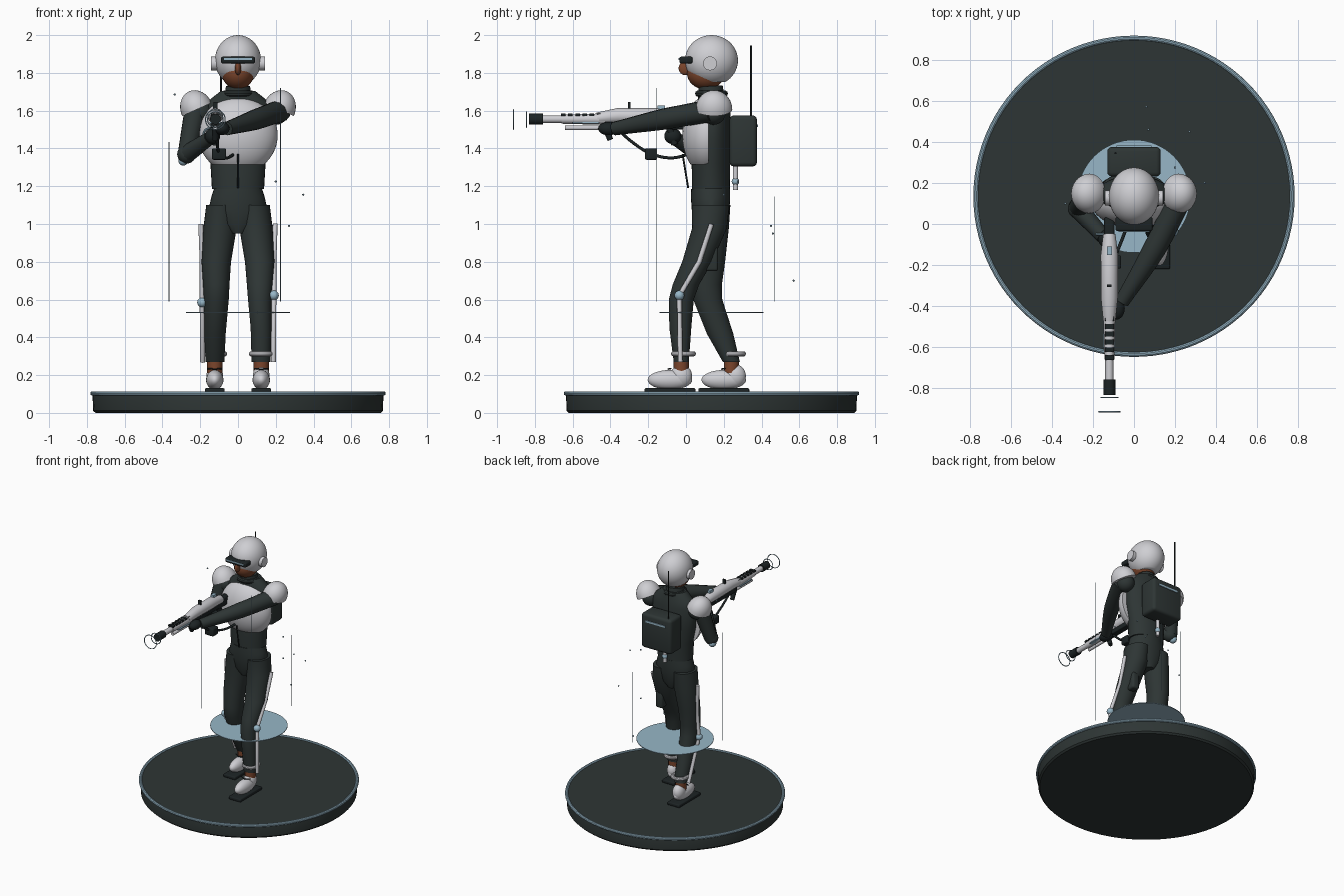
import bpy, bmesh, math
from mathutils import Matrix, Vector

if "Cube" in bpy.data.objects:
    bpy.data.objects.remove(bpy.data.objects["Cube"])


def material(name, *rgb):
    m = bpy.data.materials.new(name)
    m.use_nodes = True
    m.diffuse_color = (*rgb, 1)
    m.node_tree.nodes["Principled BSDF"].inputs["Base Color"].default_value = (*rgb, 1)
    return m


WHITE = material("armour white", .62, .62, .65)
DARK = material("dark suit", .027, .036, .035)
BLACK = material("near black", .012, .017, .018)
BLUE = material("pale blue", .31, .47, .57)
SKIN = material("brown skin", .2, .06, .025)
made = []


def finish(bm, name, mat):
    me = bpy.data.meshes.new(name)
    bmesh.ops.recalc_face_normals(bm, faces=bm.faces[:])
    bm.to_mesh(me)
    bm.free()
    ob = bpy.data.objects.new(name, me)
    me.materials.append(mat)
    bpy.context.collection.objects.link(ob)
    made.append(ob)
    return ob


def ball(name, mat, c, r, cuts=(), tilt=0, seg=32):
    """Ellipsoid; cuts are (offset, outward normal) planes that flatten it."""
    bm = bmesh.new()
    bmesh.ops.create_uvsphere(bm, u_segments=seg, v_segments=seg // 2, radius=1)
    bmesh.ops.scale(bm, vec=r, verts=bm.verts)
    for co, no in cuts:
        res = bmesh.ops.bisect_plane(bm, geom=bm.verts[:] + bm.edges[:] + bm.faces[:],
                                     plane_co=co, plane_no=no, clear_outer=True)
        edges = [e for e in res["geom_cut"] if isinstance(e, bmesh.types.BMEdge)]
        bmesh.ops.holes_fill(bm, edges=edges, sides=0)
    bm.transform(Matrix.Translation(c) @ Matrix.Rotation(tilt, 4, 'Y'))
    return finish(bm, name, mat)


def box(name, mat, c, size, bevel=0.0):
    bm = bmesh.new()
    bmesh.ops.create_cube(bm, size=1)
    bmesh.ops.scale(bm, vec=size, verts=bm.verts)
    if bevel:
        bmesh.ops.bevel(bm, geom=bm.edges[:], offset=bevel, segments=3, profile=.5, affect='EDGES')
    bm.transform(Matrix.Translation(c))
    return finish(bm, name, mat)


def loft(name, mat, rings, seg=32):
    """Stacked horizontal ellipses (x, y, z, rx, ry)."""
    bm = bmesh.new()
    loops = []
    for x, y, z, rx, ry in rings:
        loops.append([bm.verts.new((x + rx * math.cos(a), y + ry * math.sin(a), z))
                      for a in (math.tau * i / seg for i in range(seg))])
    for lo, hi in zip(loops, loops[1:]):
        for i in range(seg):
            j = (i + 1) % seg
            bm.faces.new((lo[i], lo[j], hi[j], hi[i]))
    bm.faces.new(loops[0])
    bm.faces.new(loops[-1])
    return finish(bm, name, mat)


def tube(name, mat, pts, r, smooth=False, res=4):
    """Round tube along points; r is one radius or one per point."""
    radii = r if isinstance(r, (list, tuple)) else [r] * len(pts)
    cu = bpy.data.curves.new(name, 'CURVE')
    cu.dimensions, cu.bevel_depth, cu.bevel_resolution = '3D', 1, res
    cu.use_fill_caps = True
    cu.resolution_u = 8
    sp = cu.splines.new('BEZIER')
    sp.bezier_points.add(len(pts) - 1)
    for p, co, rad in zip(sp.bezier_points, pts, radii):
        p.co, p.radius = co, rad
        p.handle_left_type = p.handle_right_type = 'AUTO' if smooth else 'VECTOR'
    tmp = bpy.data.objects.new(name, cu)
    bpy.context.collection.objects.link(tmp)
    bm = bmesh.new()
    bm.from_mesh(tmp.evaluated_get(bpy.context.evaluated_depsgraph_get()).to_mesh())
    bpy.data.objects.remove(tmp)
    return finish(bm, name, mat)


def ring(name, mat, c, major, minor, upright=False, seg=48):
    bpy.ops.mesh.primitive_torus_add(major_segments=seg, minor_segments=10, location=c,
                                     major_radius=major, minor_radius=minor,
                                     rotation=(math.pi / 2 if upright else 0, 0, 0))
    ob = bpy.context.object
    ob.name = name
    ob.data.materials.append(mat)
    made.append(ob)


# Display base and floating disc
MID = .135
loft("base", DARK, [(0, MID, z, r, r) for z, r in
                    ((0, .755), (.012, .767), (.09, .77), (.107, .765))], 96)
ring("base_rim", BLUE, (0, MID, .103), .77, .012, seg=96)
loft("floating_disc", BLUE, [(0, MID, z, .275, .275) for z in (.528, .533)], 64)

# Legs: path rows are y, z, half width, half depth
LEFT = ((.13, 1.1, .08, .1), (.125, .98, .088, .092), (.06, .8, .078, .08), (0, .68, .068, .07),
        (-.025, .6, .062, .066), (-.03, .45, .055, .058), (-.025, .27, .05, .04))
RIGHT = ((.135, 1.1, .08, .1), (.135, .98, .088, .092), (.125, .8, .078, .082), (.11, .68, .07, .08),
         (.115, .6, .066, .077), (.18, .42, .057, .07), (.24, .27, .05, .045))
for side, s, path, foot, knee in (("left", 1, LEFT, -.085, .622), ("right", -1, RIGHT, .2, .585)):
    loft(side + "_leg", DARK, [(s * (.088 if z > 1 else .095 if z > .9 else .115 if z > .5 else .122),
                                y, z, rx, ry) for y, z, rx, ry in path])
    X = s * .123
    ankle = path[-1][0]
    tube(side + "_ankle", SKIN, [(X, ankle, .21), (X, ankle, .275)], .04)
    ball(side + "_boot", WHITE, (X, foot, .175), (.046, .118, .052), [((0, 0, -.046), (0, 0, -1))])
    ball(side + "_boot_heel", WHITE, (X, foot + .06, .195), (.044, .057, .062))
    tube(side + "_boot_lace", BLACK, [(X - .04, foot + .005, .235), (X, foot - .01, .232),
                                      (X + .04, foot + .005, .235)], .004, True)
    box(side + "_sole", BLACK, (X, foot, .118), (.105, .27, .026), .008)
    ring(side + "_ankle_ring", WHITE, (X, ankle + .012, .313), .052, .014)
    ky = -.035 if s > 0 else .11
    tube(side + "_leg_brace", WHITE, [(s * .197, .135, 1), (s * .19, path[2][0] + .01, .8),
                                      (s * .19, ky, knee), (s * .187, ankle - .005, .27)], .013)
    ball(side + "_knee_joint", BLUE, (s * .19, ky, knee), (.026, .026, .026))
box("thigh_pouch", DARK, (.12, .135, .815), (.06, .07, .13), .015)

# Torso and chest armour
loft("hips", DARK, [(0, .13, z, rx, ry) for z, rx, ry in
                    ((.95, .04, .07), (1.0, .12, .088), (1.08, .155, .1),
                     (1.14, .142, .104), (1.185, .128, .103))])
loft("torso", DARK, [(0, y, z, rx, ry) for y, z, rx, ry in
                     ((.132, 1.185, .138, .1), (.132, 1.32, .146, .102), (.14, 1.45, .175, .1),
                      (.145, 1.6, .18, .09), (.145, 1.65, .16, .08), (.14, 1.705, .09, .07))])
ball("chest_armour", WHITE, (0, .11, 1.47), (.21, .13, .205),
     [((0, 0, -.155), (0, 0, -1)), ((0, .01, 0), (0, 1, 0))], seg=48)
tube("neck", DARK, [(0, .135, 1.65), (0, .13, 1.73)], [.072, .064])
ring("collar", DARK, (0, .135, 1.69), .07, .017)
tube("belt_cable", BLACK, [(0, .012, 1.19), (0, -.018, 1.37)], .005)

# Head, helmet and visor
ball("face", SKIN, (0, .105, 1.8), (.085, .1, .088))
ball("nose", SKIN, (0, -.004, 1.825), (.016, .035, .037))
ball("helmet", WHITE, (0, .135, 1.866), (.122, .14, .134), [((0, 0, -.113), (0, 0, -1))], seg=48)
box("visor", BLACK, (0, .0, 1.868), (.18, .07, .036), .01)
box("visor_strip", BLUE, (0, -.036, 1.873), (.15, .006, .009))
for s in (-1, 1):
    tube("ear_disc", WHITE, [(s * .1, .127, 1.85), (s * .142, .127, 1.85)], .037, res=8)
    ball("shoulder_pad", WHITE, (s * .217, .148, 1.607), (.086, .097, .104),
         [((0, 0, 0), (0, 0, -1))], tilt=s * .42)
    ball("shoulder_joint", DARK, (s * .2, .145, 1.59), (.065, .065, .065))

# Backpack
box("backpack", DARK, (0, .303, 1.44), (.26, .145, .27), .022)
box("backpack_strip", BLUE, (0, .377, 1.52), (.17, .008, .014))
tube("antenna", BLACK, [(-.09, .345, 1.56), (-.09, .345, 1.945)], .005)
tube("pack_hose", WHITE, [(0, .262, 1.18), (0, .262, 1.32)], .014)
ball("pack_hose_joint", BLUE, (0, .262, 1.225), (.02, .02, .02))

# Arms
tube("left_arm", DARK, [(.225, .13, 1.6), (.1, -.12, 1.555), (-.06, -.38, 1.505)],
     [.06, .056, .036], True)
ball("left_glove", BLACK, (-.085, -.41, 1.505), (.04, .055, .035))
tube("right_upper_arm", DARK, [(-.225, .135, 1.6), (-.272, .08, 1.37)], [.06, .048])
ball("right_elbow", DARK, (-.272, .075, 1.37), (.05, .05, .05))
tube("right_forearm", DARK, [(-.272, .075, 1.37), (-.15, -.06, 1.455)], [.048, .036])
ball("right_elbow_pad", BLUE, (-.29, .085, 1.335), (.026, .03, .026))
ball("right_glove", BLACK, (-.135, -.07, 1.465), (.04, .045, .042))
ring("right_wrist_ring", BLUE, (-.15, -.05, 1.475), .032, .006, True, 24)

# Rifle, running along y
GX, GZ = -.12, 1.555


def along(name, mat, y0, y1, r, dz=0.0):
    tube(name, mat, [(GX, y0, GZ + dz), (GX, y1, GZ + dz)], r)


along("rifle_barrel", WHITE, -.78, -.4, .02)
along("rifle_muzzle", BLACK, -.832, -.757, .029)
along("rifle_under_barrel", WHITE, -.64, -.42, .012, -.046)
along("rifle_handguard", WHITE, -.66, -.43, [.024, .03])
tube("rifle_body", WHITE, [(GX, -.47, 1.56), (GX, -.36, 1.573), (GX, -.15, 1.572), (GX, -.05, 1.56)],
     [.03, .041, .042, .03])
box("rifle_lower", BLACK, (GX, -.25, 1.525), (.05, .36, .035), .006)
box("rifle_stock", BLACK, (GX, -.03, 1.535), (.05, .13, .07), .012)
for i in range(6):
    box("rifle_vent", BLACK, (GX, -.65 + i * .038, 1.578), (.044, .024, .014))
box("rifle_side_strip", BLUE, (GX, -.53, 1.535), (.062, .14, .008))
box("rifle_sight", BLACK, (GX, -.3, 1.625), (.022, .012, .04))
box("rifle_rear_sight", BLUE, (GX, -.13, 1.618), (.025, .04, .02))
tube("rifle_front_grip", BLACK, [(GX, -.43, 1.52), (GX, -.4, 1.445)], [.02, .015])
tube("rifle_rear_grip", BLACK, [(GX, -.09, 1.53), (GX, -.06, 1.42)], [.022, .018])
box("power_cell", BLACK, (-.1, -.185, 1.37), (.075, .065, .06), .008)
tube("power_cable", BLACK, [(GX, -.37, 1.51), (-.11, -.28, 1.43), (-.1, -.19, 1.375),
                            (-.06, -.08, 1.35), (-.02, .02, 1.37)], .008, True)
for y, r in ((-.914, .052), (-.845, .041)):
    ring("muzzle_ring", BLUE, (GX, y, GZ - .002), r, .003, True)

# Light streaks and drifting specks
for x, y, z in ((.225, -.155, 1.72), (-.365, .075, 1.435), (.135, .47, 1.145)):
    tube("light_streak", BLUE, [(x, y, .59), (x, y, z)], .002, res=1)
for p in ((.27, .45, .99), (.345, .2, 1.155), (.2, .275, 1.225), (.06, .57, .7),
          (-.335, .1, 1.685), (.07, .46, .95)):
    ball("speck", BLUE, p, (.006, .006, .006), seg=8)

# Smooth shading with sharp edges kept
bpy.ops.object.select_all(action='DESELECT')
for ob in made:
    ob.select_set(True)
bpy.context.view_layer.objects.active = made[0]
bpy.ops.object.shade_smooth_by_angle(angle=math.radians(35))
